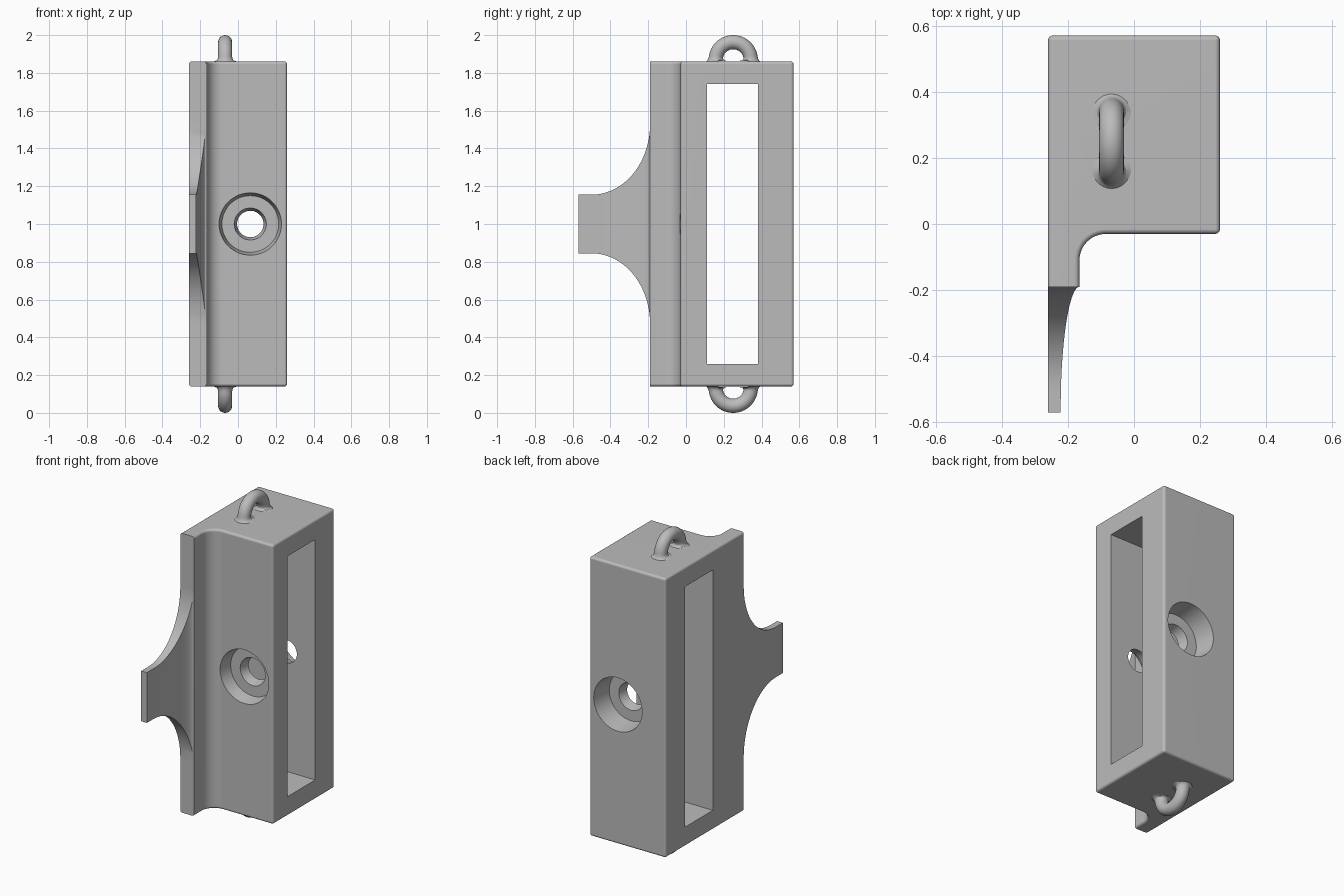
import bpy, bmesh, math
from mathutils import Vector

cube = bpy.data.objects.get("Cube")
if cube:
    bpy.data.objects.remove(cube, do_unlink=True)

grey = bpy.data.materials.new("matte grey")
grey.use_nodes = True
COLOUR = (0.5, 0.5, 0.5, 1)
grey.diffuse_color = COLOUR
grey.node_tree.nodes["Principled BSDF"].inputs["Base Color"].default_value = COLOUR

MID, HALF = 1.0, 0.86          # block mid height and half height
LEFT, RIGHT = 0.26, -0.26
FRONT, BACK, LIP = -0.03, 0.57, -0.19
FLANGE = -0.165                # inner face of the side flange


def make_object(name, bm):
    bmesh.ops.recalc_face_normals(bm, faces=bm.faces)
    mesh = bpy.data.meshes.new(name)
    bm.to_mesh(mesh)
    bm.free()
    mesh.materials.append(grey)
    obj = bpy.data.objects.new(name, mesh)
    bpy.context.collection.objects.link(obj)
    return obj


def loft(name, rings):
    """Skin closed rings of points and cap both ends."""
    bm = bmesh.new()
    loops = [[bm.verts.new(p) for p in ring] for ring in rings]
    n = len(loops[0])
    for a, b in zip(loops, loops[1:]):
        for i in range(n):
            j = (i + 1) % n
            bm.faces.new((a[i], a[j], b[j], b[i]))
    bm.faces.new(loops[0])
    bm.faces.new(loops[-1])
    return make_object(name, bm)


def shade(obj):
    bpy.ops.object.select_all(action='DESELECT')
    obj.select_set(True)
    bpy.context.view_layer.objects.active = obj
    bpy.ops.object.shade_smooth_by_angle(angle=math.radians(32))


# Block and side flange: one L-shaped outline with a filleted inner corner
FILLET = 0.08
outline = [(RIGHT, LIP), (FLANGE, LIP)]
for k in range(13):
    t = math.pi - k * math.pi / 24
    outline.append((FLANGE + FILLET + FILLET * math.cos(t),
                    FRONT - FILLET + FILLET * math.sin(t)))
outline += [(LEFT, FRONT), (LEFT, BACK), (RIGHT, BACK)]
block = loft("block", [[(x, y, MID + s * HALF) for x, y in outline] for s in (-1, 1)])

# Soften the outer edges, leaving the flange lip crisp
bm = bmesh.new()
bm.from_mesh(block.data)
edges = []
for e in bm.edges:
    a, b = (v.co for v in e.verts)
    vertical = abs(a.z - b.z) > 0.1
    on_lip = a.y < LIP + 0.001 and b.y < LIP + 0.001
    corner = a.y > BACK - 0.001 or (a.x > LEFT - 0.001)
    if not on_lip and (corner or not vertical):
        edges.append(e)
bmesh.ops.bevel(bm, geom=edges, offset=0.015, segments=4, profile=0.5, affect='EDGES')
bm.to_mesh(block.data)
bm.free()

# Window cutter, running from side to side
window = loft("window_cutter", [[(x, y, MID + s * 0.74) for y, s in
              ((0.11, -1), (0.38, -1), (0.38, 1), (0.11, 1))] for x in (-0.5, 0.5)])

# Stepped bore cutter, running front to back
bore_profile = [(FRONT - 0.02, 0.169), (0.05, 0.15), (0.05, 0.085), (0.11, 0.07),
                (0.38, 0.07), (0.44, 0.085), (0.44, 0.15), (BACK + 0.02, 0.167)]
SIDES = 48
bore = loft("bore_cutter", [[(0.065 + r * math.cos(math.tau * i / SIDES), y,
            MID + r * math.sin(math.tau * i / SIDES)) for i in range(SIDES)]
            for y, r in bore_profile])

for cutter in (window, bore):
    cutter.hide_render = True
    mod = block.modifiers.new(cutter.name, 'BOOLEAN')
    mod.operation = 'DIFFERENCE'
    mod.solver = 'EXACT'
    mod.object = cutter
bpy.context.view_layer.update()
graph = bpy.context.evaluated_depsgraph_get()
cut_mesh = bpy.data.meshes.new_from_object(block.evaluated_get(graph))
block.modifiers.clear()
block.data = cut_mesh
for cutter in (window, bore):
    bpy.data.objects.remove(cutter, do_unlink=True)
shade(block)
normals = block.modifiers.new("even_normals", 'WEIGHTED_NORMAL')
normals.keep_sharp = True

# Tapering tab: narrows in height and thickness away from the flange
stations = [(-0.57, 0.155)]
for k in range(25):
    t = k * math.pi / 48
    stations.append((-0.5 + 0.31 * math.sin(t), 0.53 - 0.375 * math.cos(t)))
rings = []
for y, h in stations:
    u = min(1, (y + 0.57) / 0.38)
    x = -0.222 + 0.057 * (1 - math.sqrt(1 - u * u))
    rings.append([(RIGHT, y, MID - h), (x, y, MID - h), (x, y, MID + h), (RIGHT, y, MID + h)])
shade(loft("side_tab", rings))

# Cord loops at top and bottom: half rings whose feet flare into the block
MAJOR, TUBE, RISE, FLARE = 0.0925, 0.0375, 0.01, 0.025
start = -math.asin(RISE / MAJOR)
for name, sign in (("top_loop", 1), ("bottom_loop", -1)):
    rings = []
    for k in range(49):
        t = start + (math.pi - 2 * start) * k / 48
        out = Vector((0, math.cos(t), math.sin(t)))
        centre = Vector((-0.068, 0.25, RISE)) + out * MAJOR
        low = max(0, min(1, 1 - centre.z / FLARE))
        r = TUBE + 0.022 * (1 - math.sqrt(1 - low * low))
        ring = []
        for i in range(24):
            a = math.tau * i / 24
            p = centre + out * (r * math.cos(a)) + Vector((r * math.sin(a), 0, 0))
            ring.append((p.x, p.y, MID + sign * (HALF + p.z)))
        rings.append(ring)
    shade(loft(name, rings))
